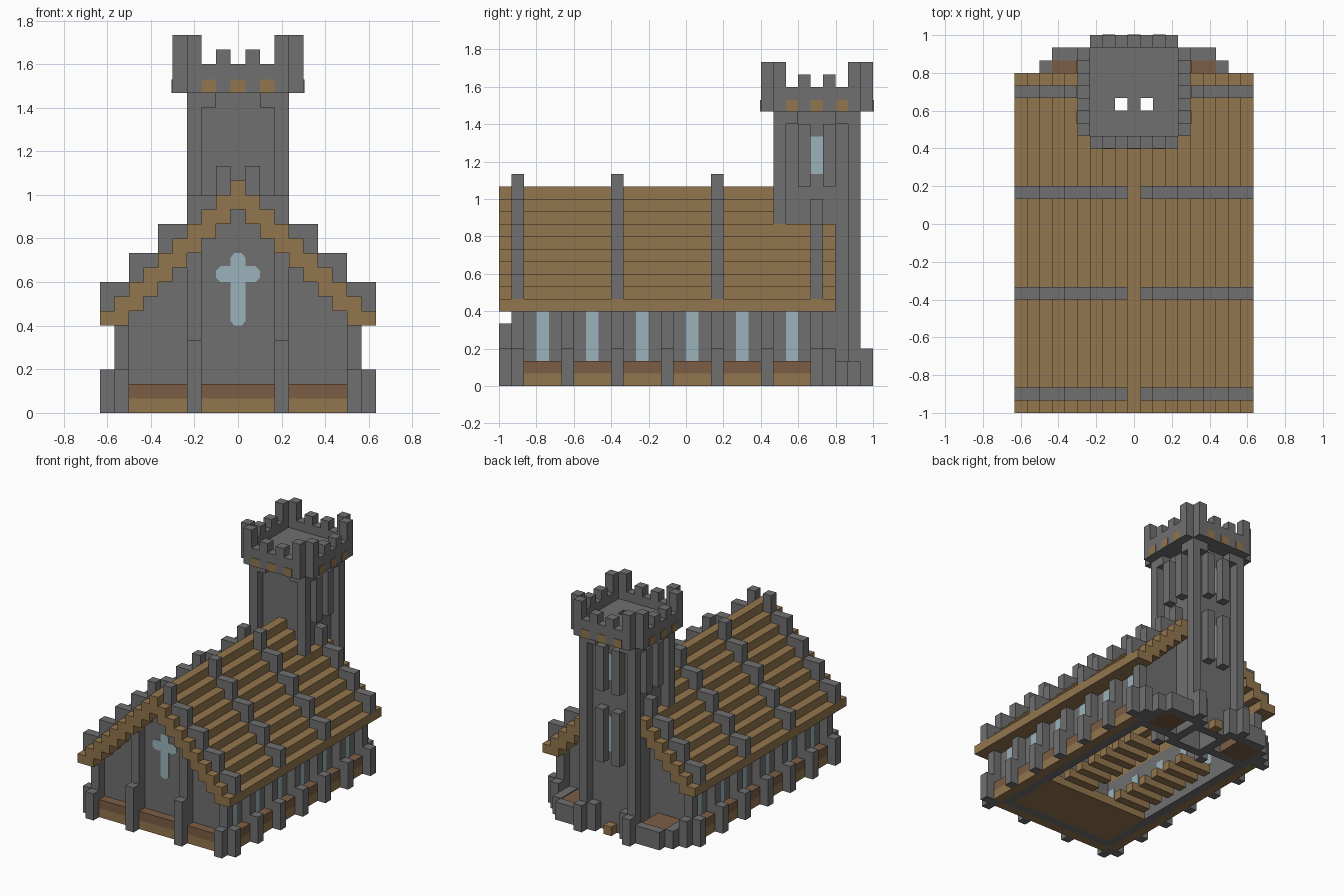
import bpy
import bmesh

cube = bpy.data.objects.get("Cube")
if cube:
    bpy.data.objects.remove(cube, do_unlink=True)

U = 1 / 15  # one building block


def material(name, rgb):
    m = bpy.data.materials.new(name)
    m.use_nodes = True
    m.diffuse_color = (*rgb, 1)
    bsdf = m.node_tree.nodes["Principled BSDF"]
    bsdf.inputs["Base Color"].default_value = (*rgb, 1)
    bsdf.inputs["Roughness"].default_value = 0.9
    return m


STONE = material("grey stone", (0.16, 0.16, 0.16))
WOOD = material("tan wood", (0.29, 0.18, 0.075))
SOIL = material("red brown wood", (0.2, 0.11, 0.06))
GLASS = material("pale blue glass", (0.33, 0.45, 0.5))


def finish(name, mat, bm):
    bmesh.ops.recalc_face_normals(bm, faces=bm.faces[:])
    mesh = bpy.data.meshes.new(name)
    bm.to_mesh(mesh)
    bm.free()
    mesh.materials.append(mat)
    obj = bpy.data.objects.new(name, mesh)
    bpy.context.collection.objects.link(obj)
    return obj


def part(name, mat, boxes, mirror=False):
    """Boxes are (x0, x1, y0, y1, z0, z1) in blocks, optionally mirrored in x."""
    bm = bmesh.new()
    if mirror:
        boxes = boxes + [(-b[1], -b[0], *b[2:]) for b in boxes]
    for x0, x1, y0, y1, z0, z1 in boxes:
        verts = bmesh.ops.create_cube(bm, size=1)["verts"]
        for v in verts:
            v.co.x = U * (x1 if v.co.x > 0 else x0)
            v.co.y = U * (y1 if v.co.y > 0 else y0)
            v.co.z = U * (z1 if v.co.z > 0 else z0)
    return finish(name, mat, bm)


def col(c, y0, y1, z0, z1):
    """A one block wide column, c blocks out from the centre."""
    return (c - 0.5, c + 0.5, y0, y1, z0, z1)


# Stepped roof, stopping at the tower
roof = [col(c, -15, 8 if c < 3 else 12, max(6, 14 - c), 16 - c) for c in range(1, 10)]
part("roof", WOOD, roof, True)
part("roof_ridge", WOOD, [col(0, -15, 8, 14, 16)])

# Stone ribs over the roof
ribs = []
for y in (-14, -6, 2, 10):
    for c in range(1, 10):
        if y == 10 and c < 3:
            continue
        ribs.append(col(c, y, y + 1, 16 - c, 17 - 2 * (c // 2)))
part("roof_ribs", STONE, ribs, True)

# Gable walls and side walls
part("front_gable", STONE, [col(c, -13, -12, 0, 14 - c) for c in range(1, 8)], True)
part("front_gable_middle", STONE, [col(0, -13, -12, 0, 14)])
part("back_gable", STONE, [col(c, 9, 10, 0, 14 - c) for c in range(3, 8)], True)
part("side_walls", STONE, [(6.5, 7.5, -12, 9, 0, 7)], True)

# Side windows
part("side_windows", GLASS,
     [(6.45, 7.55, y, y + 1, 2, 6) for y in range(-12, 9, 4)], True)

# Pilasters and buttresses
bays = range(-10, 7, 4)
part("side_pilasters", STONE, [col(8, y, y + 1, 2, 6) for y in bays], True)
part("side_buttresses", STONE, [col(9, y, y + 1, 0, 3) for y in bays], True)
part("front_pilasters", STONE, [col(3, -14, -13, 2, 11)], True)
part("front_buttresses", STONE, [col(3, -15, -14, 0, 5)], True)
corners = []
for inner, outer in ((-14, -15), (10, 11)):
    corners += [col(8, inner, inner + 1, 0, 6), col(8, outer, outer + 1, 0, 3),
                col(9, inner, inner + 1, 0, 3)]
part("corner_buttresses", STONE, corners, True)

# Raised wooden beds round the walls
for name, mat, z in (("bed_base", WOOD, 0), ("bed_top", SOIL, 1)):
    part("side_" + name, mat, [(7.5, 8.5, -13, 10, z, z + 1)], True)
    part("front_" + name, mat, [(-7.5, 7.5, -14, -13, z, z + 1)])

# Back beds with their stone kerb
part("back_beds", SOIL, [(3.5, 6.5, 10, 13, 0, 1.9)], True)
part("back_kerb", STONE, [(6.5, 7.5, 10, 13, 0, 2), (3.5, 6.5, 13, 14, 0, 2)], True)

# Cross-shaped front window
half = [(0.25, 6), (0.5, 6.3), (0.5, 9), (1.2, 9), (1.5, 9.3), (1.5, 9.8),
        (1.2, 10.1), (0.5, 10.1), (0.5, 10.7), (0.25, 11)]
outline = half + [(-x, z) for x, z in reversed(half)]
bm = bmesh.new()
face = bm.faces.new([bm.verts.new((x * U, -13.1 * U, z * U)) for x, z in outline])
new = bmesh.ops.extrude_face_region(bm, geom=[face])["geom"]
bmesh.ops.translate(bm, vec=(0, 0.1 * U, 0),
                    verts=[g for g in new if isinstance(g, bmesh.types.BMVert)])
finish("cross_window", GLASS, bm)

# Hollow tower shaft with corner columns and brackets
part("tower_walls", STONE, [(-2.5, 2.5, 8, 9, 0, 22), (-2.5, 2.5, 12, 13, 0, 22),
                            (-2.5, -1.5, 9, 12, 0, 22), (1.5, 2.5, 9, 12, 0, 22)])
part("tower_columns", STONE, [col(3, 7, 8, 0, 22), col(3, 13, 14, 0, 22)], True)
part("tower_brackets", STONE, [col(2, 7, 8, 21, 22), col(2, 13, 14, 21, 22),
                               col(3, 8, 9, 21, 22), col(3, 12, 13, 21, 22)], True)

# Tower windows between raised jambs
part("tower_jambs", STONE, [col(3, 9, 10, 16, 21), col(3, 11, 12, 16, 21),
                            col(1, 13, 14, 16, 21), col(1, 13, 14, 8, 14)], True)
part("tower_side_windows", GLASS, [(2.4, 2.6, 10, 11, 17, 20)], True)
part("tower_back_windows", GLASS, [col(0, 12.9, 13.1, z0, z1)
                                   for z0, z1 in ((17, 20), (9, 13))])

# Tower foot and back step
part("tower_foot", STONE, [col(3, 14, 15, 0, 3), col(2, 13, 14, 0, 3)], True)
part("back_step", WOOD, [col(0, 13, 14, 0, 1)])

# Crown: parapet, deck with two openings, battlements
part("parapet", STONE, [(-3.5, 3.5, 6, 7, 22, 24), (-3.5, 3.5, 14, 15, 22, 24),
                        (-4.5, -3.5, 7, 14, 22, 24), (3.5, 4.5, 7, 14, 22, 24)])
part("tower_deck", STONE, [(-3.5, 3.5, 7, 9, 22, 23), (-3.5, 3.5, 10, 14, 22, 23),
                           (-3.5, -1.5, 9, 10, 22, 23), (1.5, 3.5, 9, 10, 22, 23),
                           col(0, 9, 10, 22, 23)])
merlons = []
for y in (6, 14):
    merlons += [col(3, y, y + 1, 24, 26), col(1, y, y + 1, 24, 25)]
for y, top in ((7, 26), (13, 26), (9, 25), (11, 25)):
    merlons.append(col(4, y, y + 1, 24, top))
part("battlements", STONE, merlons, True)

# Wooden beam ends set in the parapet
ends = [col(x, y - 0.06, y + 0.06, 22, 22.95) for x in (-2, 0, 2) for y in (6, 15)]
ends += [(x - 0.06, x + 0.06, y, y + 1, 22, 22.95) for x in (-4.5, 4.5) for y in (8, 10, 12)]
part("beam_ends", WOOD, ends)

# Floor and benches inside
part("floor", WOOD, [(-6.5, 6.5, -12, -6, 0, 1)])
part("benches", WOOD, [(1.5, 5.5, y, y + 1, 0, 1) for y in range(-5, 6, 2)], True)
